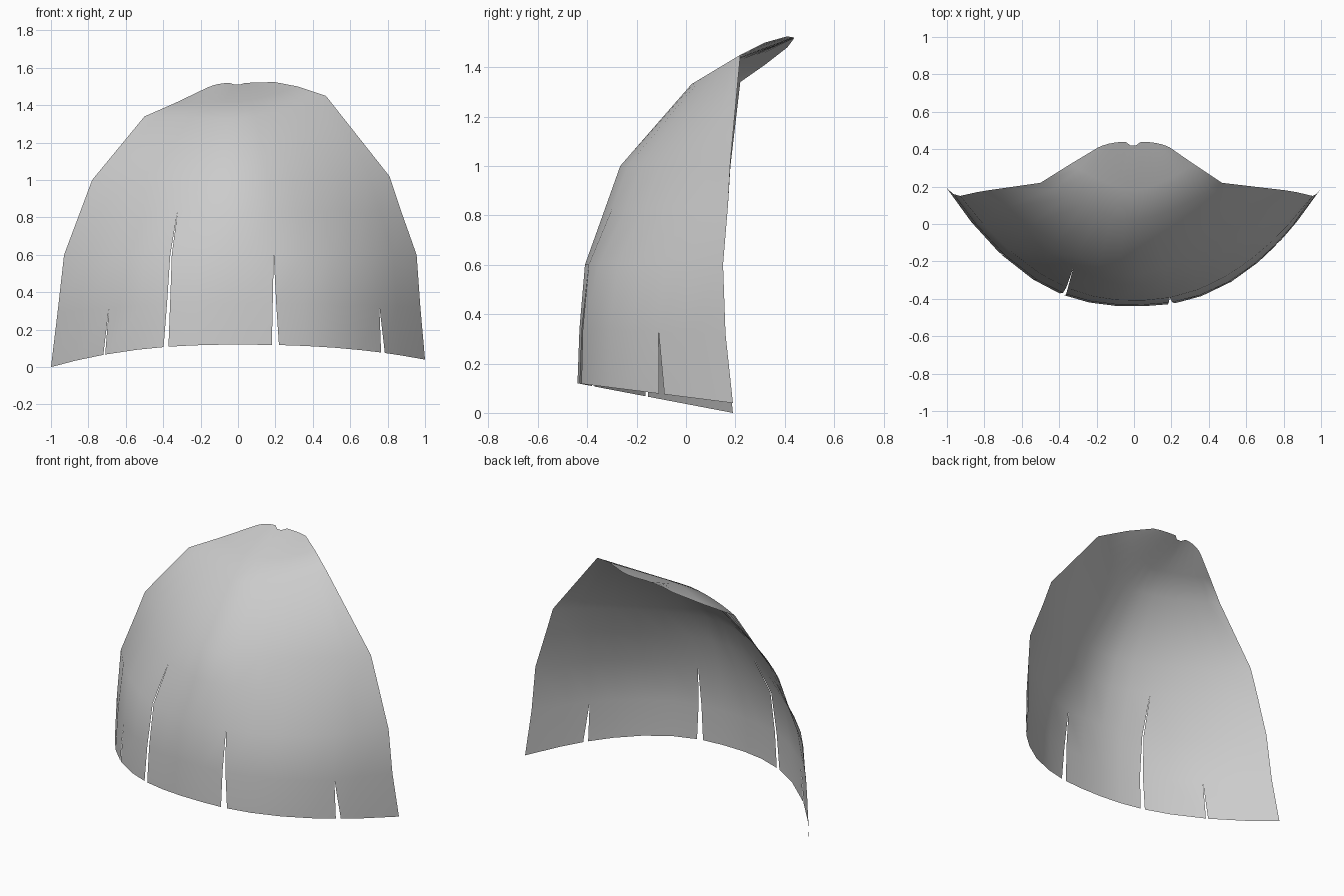
import bpy
import bmesh

cube = bpy.data.objects.get("Cube")
if cube:
    bpy.data.objects.remove(cube, do_unlink=True)

# One flat cloth colour
grey = bpy.data.materials.new("light grey")
grey.use_nodes = True
colour = (0.6, 0.6, 0.6, 1)
grey.diffuse_color = colour
grey.node_tree.nodes["Principled BSDF"].inputs["Base Color"].default_value = colour

# Cross-sections from hem to crown: left end, middle (y, z), right end, roundness
SECTIONS = [
    ((-1.0, .19, 0), (-.44, .12), (1.0, .19, .04), 2.4),
    ((-.965, .16, .29), (-.432, .34), (.975, .16, .32), 2.4),
    ((-.93, .15, .6), (-.41, .6), (.955, .15, .6), 2.2),
    ((-.84, .17, .84), (-.33, .83), (.87, .17, .84), 1.7),
    ((-.78, .18, 1.0), (-.27, 1.0), (.81, .18, 1.02), 1.6),
    ((-.5, .22, 1.34), (.02, 1.33), (.47, .22, 1.45), 1.5),
    ((-.34, .32, 1.41), (.18, 1.42), (.32, .32, 1.5), 1.5),
    ((-.19, .41, 1.48), (.44, 1.52), (.19, .41, 1.525), 3),
]
# Columns across the sheet, and slits: column -> (rows cut, half gap at hem)
COLUMNS = [-1, -.87, -.715, -.54, -.385, -.24, -.1, .05, .2, .36, .52, .66, .775, .87, 1]
SLITS = {2: (1, .005), 4: (3, .013), 8: (2, .019), 12: (1, .01)}

bm = bmesh.new()
cache = {}


def vertex(row, col, side):
    """Shared vertex, doubled on both sides of an open slit."""
    cut, gap = SLITS.get(col, (0, 0))
    side = side if row < cut else 0
    key = (row, col, side)
    if key not in cache:
        left, mid, right, power = SECTIONS[row]
        u = COLUMNS[col] + side * gap * (1 - row / max(cut, 1))
        end = left if u < 0 else right
        t = abs(u) ** power
        y = mid[0] + (end[1] - mid[0]) * t
        z = mid[1] + (end[2] - mid[1]) * t
        # Small pinch in the crown edge
        if row == len(SECTIONS) - 1 and col in (6, 7):
            y -= .02
            z -= .01
        cache[key] = bm.verts.new((abs(u) * end[0], y, z))
    return cache[key]


for row in range(len(SECTIONS) - 1):
    for col in range(len(COLUMNS) - 1):
        bm.faces.new((vertex(row, col, 1), vertex(row, col + 1, -1),
                      vertex(row + 1, col + 1, -1), vertex(row + 1, col, 1)))

for face in bm.faces:
    face.smooth = True
mesh = bpy.data.meshes.new("slit_cloth_sheet")
bm.to_mesh(mesh)
bm.free()
mesh.materials.append(grey)
sheet = bpy.data.objects.new("slit_cloth_sheet", mesh)
bpy.context.collection.objects.link(sheet)
